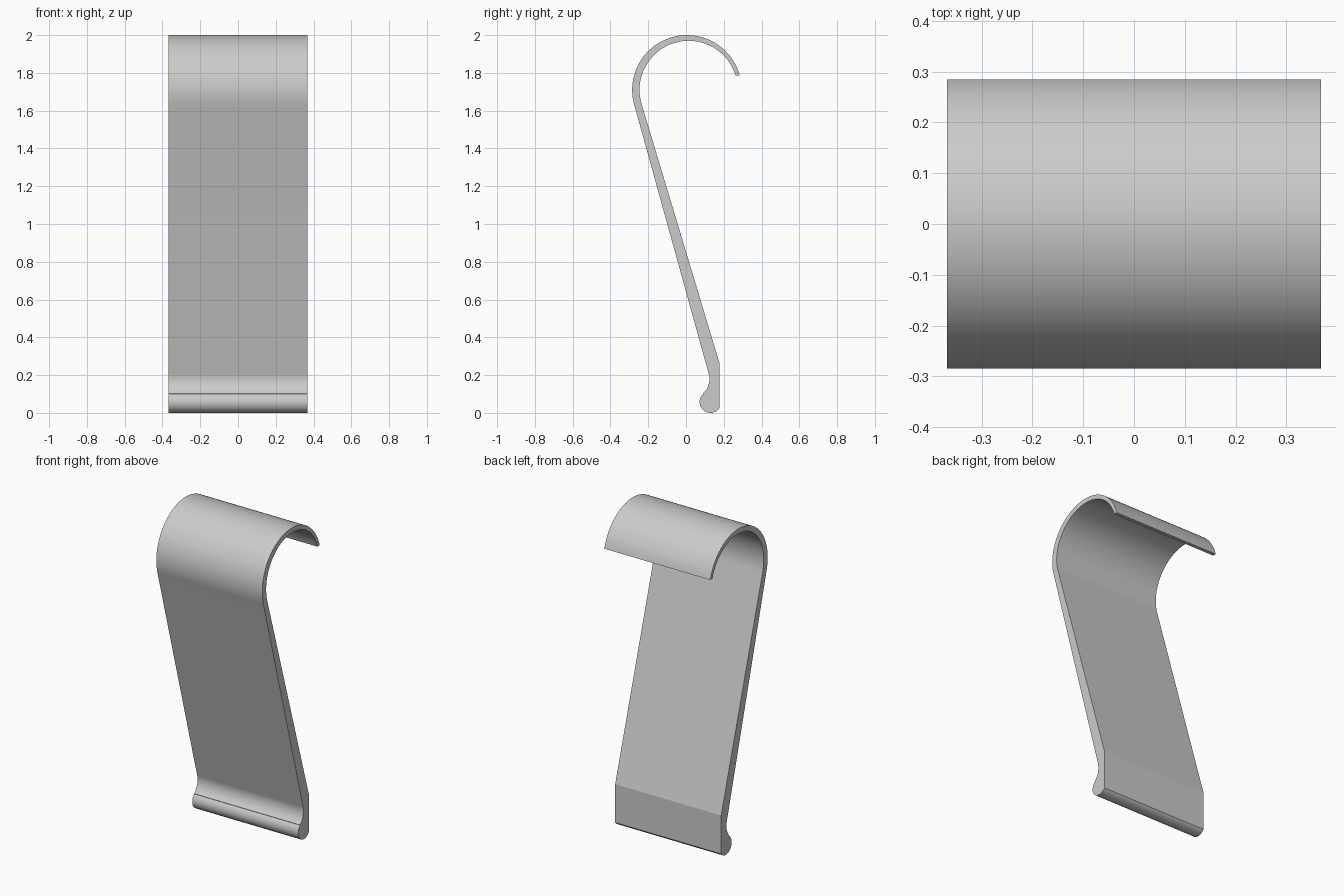
import bpy, bmesh
from math import radians, cos, sin

cube = bpy.data.objects.get("Cube")
if cube:
    bpy.data.objects.remove(cube, do_unlink=True)

HALF_WIDTH = 0.368


def arc(cy, cz, r, start, end, steps):
    """Points (y, z) along a circular arc, angles in degrees."""
    angles = [radians(start + (end - start) * i / steps) for i in range(steps + 1)]
    return [(cy + r * cos(a), cz + r * sin(a)) for a in angles]


# Side profile of the clip
profile = arc(0.005, 1.71, 0.29, 195.5, 15, 48)          # outer hook
profile += arc(0.014, 1.71, 0.26, 16.8, 196.7, 48)       # inner hook, tapering to the tip
profile += [(0.177, 0.265)]                              # bend at foot of the back face
profile += arc(0.13, 0.058, 0.058, 324.1, 132.4, 32)     # rounded bottom lip
profile += arc(0.021, 0.1795, 0.103, -47.6, 15.5, 14)    # hollow above the lip

# Extrude the profile across the width
bm = bmesh.new()
side = bm.faces.new([bm.verts.new((-HALF_WIDTH, y, z)) for y, z in profile])
grown = bmesh.ops.extrude_face_region(bm, geom=[side], use_keep_orig=True)
moved = [v for v in grown["geom"] if isinstance(v, bmesh.types.BMVert)]
bmesh.ops.translate(bm, verts=moved, vec=(2 * HALF_WIDTH, 0, 0))
bmesh.ops.recalc_face_normals(bm, faces=bm.faces)
mesh = bpy.data.meshes.new("hook_clip")
bm.to_mesh(mesh)
bm.free()

clip = bpy.data.objects.new("hook_clip", mesh)
bpy.context.collection.objects.link(clip)

# Plain grey finish
grey = bpy.data.materials.new("light_grey")
grey.use_nodes = True
colour = (0.6, 0.6, 0.6, 1)
grey.diffuse_color = colour
grey.node_tree.nodes["Principled BSDF"].inputs["Base Color"].default_value = colour
mesh.materials.append(grey)

# Smooth curves, crisp sides and back bend
bpy.ops.object.select_all(action="DESELECT")
clip.select_set(True)
bpy.context.view_layer.objects.active = clip
bpy.ops.object.shade_smooth_by_angle(angle=radians(12))
